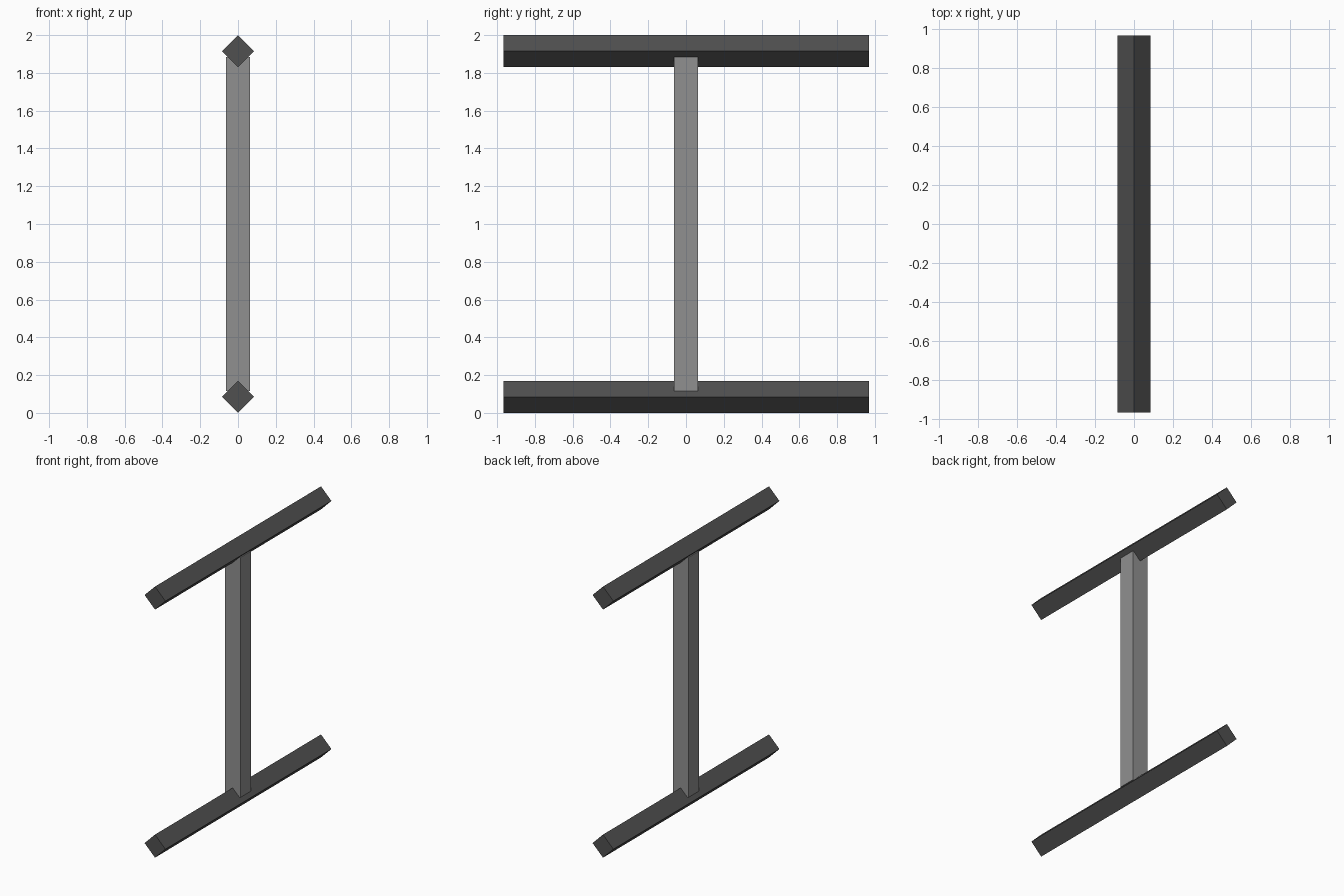
import bpy, math

if "Cube" in bpy.data.objects:
    bpy.data.objects.remove(bpy.data.objects["Cube"])


def material(name, value):
    m = bpy.data.materials.new(name)
    m.diffuse_color = (value, value, value, 1)
    m.use_nodes = True
    m.node_tree.nodes["Principled BSDF"].inputs["Base Color"].default_value = m.diffuse_color
    return m


dark = material("dark grey", 0.08)
light = material("light grey", 0.28)


def bar(name, size, z, mat, turn=0):
    """Square bar, optionally rolled about its length along y."""
    bpy.ops.mesh.primitive_cube_add(size=1, location=(0, 0, z))
    ob = bpy.context.object
    ob.name = name
    ob.scale = size
    ob.rotation_euler.y = turn
    ob.data.materials.append(mat)
    return ob


# Two long rails standing on edge
side = 0.085 * math.sqrt(2)
for name, z in (("bottom_rail", 0.085), ("top_rail", 1.915)):
    bar(name, (side, 1.935, side), z, dark, math.pi / 4)

# Post joining the rails, ends sunk into them
bar("post", (0.126, 0.126, 1.77), 1.0, light)
